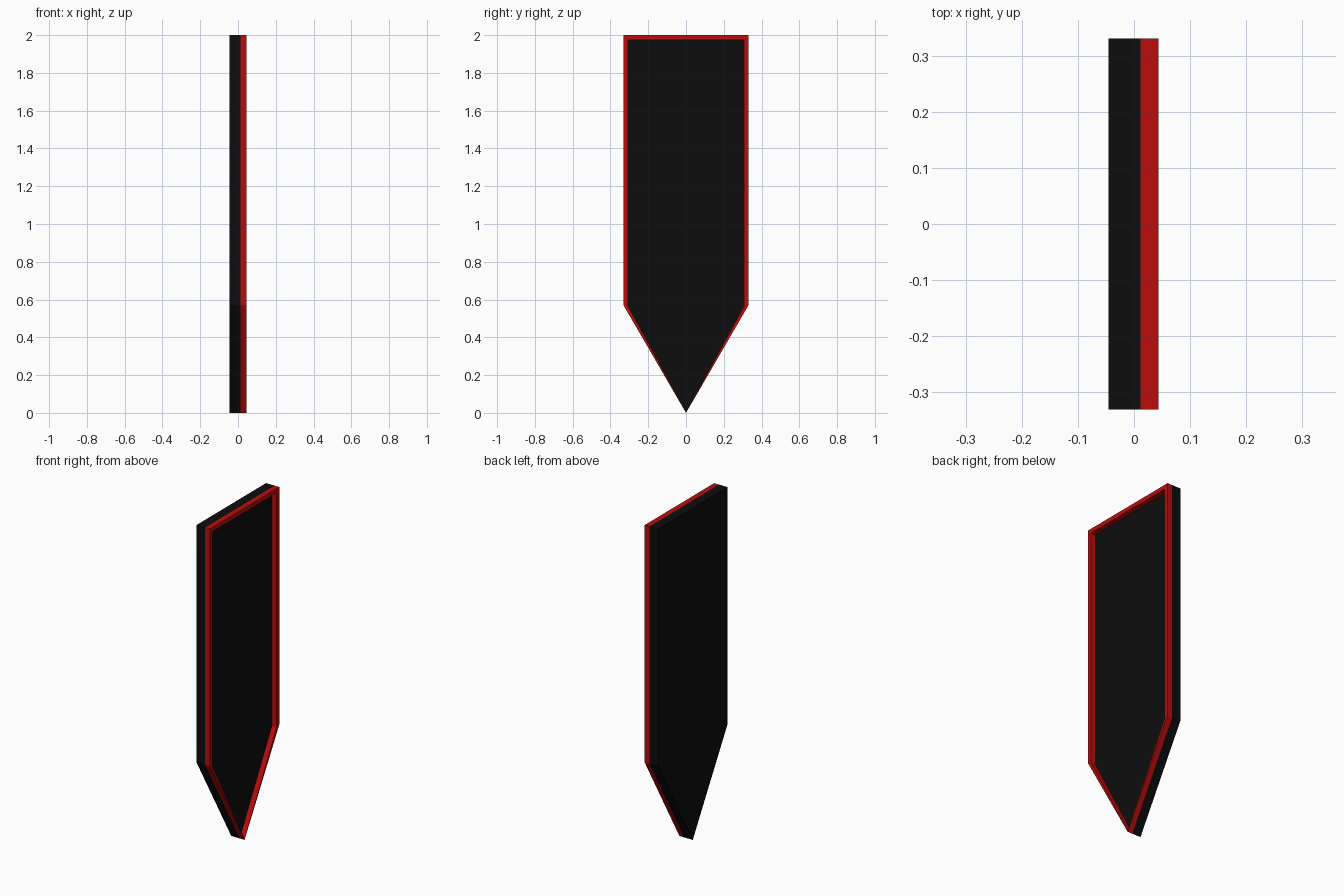
import bpy, bmesh

if "Cube" in bpy.data.objects:
    bpy.data.objects.remove(bpy.data.objects["Cube"])


def outline(half_width, top, shoulder, tip):
    return [(0, tip), (half_width, shoulder), (half_width, top),
            (-half_width, top), (-half_width, shoulder)]


def material(name, colour):
    mat = bpy.data.materials.new(name)
    mat.diffuse_color = (*colour, 1)
    mat.use_nodes = True
    mat.node_tree.nodes["Principled BSDF"].inputs["Base Color"].default_value = mat.diffuse_color
    return mat


def finish(name, bm, mat):
    bmesh.ops.recalc_face_normals(bm, faces=bm.faces)
    mesh = bpy.data.meshes.new(name)
    bm.to_mesh(mesh)
    bm.free()
    mesh.materials.append(mat)
    obj = bpy.data.objects.new(name, mesh)
    bpy.context.collection.objects.link(obj)
    return obj


def extrude_x(bm, faces, depth):
    geom = bmesh.ops.extrude_face_region(bm, geom=faces)["geom"]
    verts = [v for v in geom if isinstance(v, bmesh.types.BMVert)]
    bmesh.ops.translate(bm, verts=verts, vec=(depth, 0, 0))


BACK, FLOOR, FRONT = -0.045, 0.012, 0.044
outer = outline(0.331, 2.0, 0.57, 0.0)
inner = outline(0.306, 1.974, 0.563, 0.003)
black = material("black", (0.004, 0.004, 0.004))
red = material("red", (0.5, 0.004, 0.004))

# Pointed black panel, solid with a flat back
bm = bmesh.new()
panel = bm.faces.new([bm.verts.new((BACK, y, z)) for y, z in outer])
extrude_x(bm, [panel], FLOOR - BACK)
finish("panel", bm, black)

# Raised red border, fading out toward the tip
bm = bmesh.new()
rings = [[bm.verts.new((FLOOR, y, z)) for y, z in ring] for ring in (outer, inner)]
faces = []
for i in range(5):
    j = (i + 1) % 5
    faces.append(bm.faces.new((rings[0][i], rings[0][j], rings[1][j], rings[1][i])))
extrude_x(bm, faces, FRONT - FLOOR)
# The border has no back, the panel face closes it
bmesh.ops.delete(bm, geom=[f for f in bm.faces
                           if all(abs(v.co.x - FLOOR) < 1e-5 for v in f.verts)],
                 context='FACES')
finish("raised_border", bm, red)
